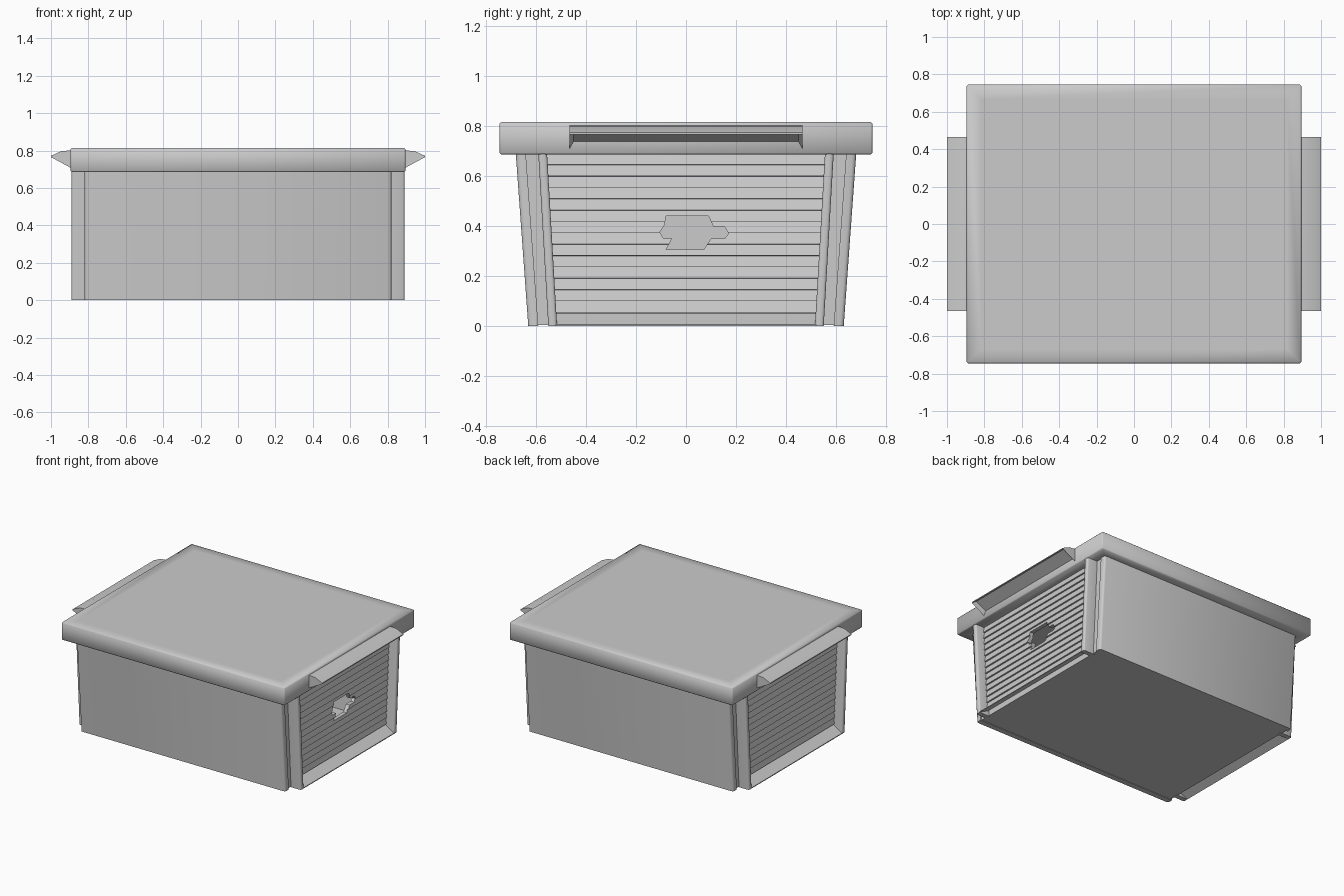
import bpy, bmesh, math
from mathutils import Vector

if "Cube" in bpy.data.objects:
    bpy.data.objects.remove(bpy.data.objects["Cube"], do_unlink=True)

grey = bpy.data.materials.new("light_grey_plastic")
grey.use_nodes = True
COLOR = (0.6, 0.6, 0.6, 1)
grey.diffuse_color = COLOR
grey.node_tree.nodes["Principled BSDF"].inputs["Base Color"].default_value = COLOR

HEIGHT = 0.69          # height of the tub under the lid
END = 0.81             # half length of the tub
OUT = 0.89             # outer face of the end frames


def lean(bottom, z, rise=0.05):
    """Half width at height z of a side that leans outward."""
    return bottom + rise * z / HEIGHT


def finish(name, bm, angle=None):
    bmesh.ops.recalc_face_normals(bm, faces=bm.faces)
    mesh = bpy.data.meshes.new(name)
    bm.to_mesh(mesh)
    bm.free()
    mesh.materials.append(grey)
    ob = bpy.data.objects.new(name, mesh)
    bpy.context.collection.objects.link(ob)
    if angle:
        bpy.ops.object.select_all(action='DESELECT')
        ob.select_set(True)
        bpy.context.view_layer.objects.active = ob
        bpy.ops.object.shade_smooth_by_angle(angle=math.radians(angle))
    return ob


def loft(ring_a, ring_b):
    """Closed solid between two matching rings of points."""
    bm = bmesh.new()
    a = [bm.verts.new(p) for p in ring_a]
    b = [bm.verts.new(p) for p in ring_b]
    bm.faces.new(a)
    bm.faces.new(b[::-1])
    n = len(a)
    for i in range(n):
        bm.faces.new((a[i], b[i], b[(i + 1) % n], a[(i + 1) % n]))
    bm.normal_update()
    return bm


def along_x(profile, x0, x1):
    return loft([(x0, y, z) for y, z in profile], [(x1, y, z) for y, z in profile])


def along_y(profile, s, half):
    """Profile of (x, z) spanning -half(z) to half(z)."""
    return loft([(s * x, -half(z), z) for x, z in profile],
                [(s * x, half(z), z) for x, z in profile])


def cut(ob, cutter):
    mod = ob.modifiers.new("opening", 'BOOLEAN')
    mod.operation = 'DIFFERENCE'
    mod.solver = 'EXACT'
    mod.object = cutter


# long leaning walls with rounded outer corners
for s, name in ((-1, "front_wall"), (1, "back_wall")):
    profile = [(s * lean(y, z), z) for y, z in
               ((0.63, 0), (0.63, HEIGHT), (0.59, HEIGHT), (0.59, 0))]
    bm = along_x(profile, -END - 0.01, END + 0.01)
    corners = [e for e in bm.edges
               if abs(e.verts[0].co.x - e.verts[1].co.x) < 0.001
               and abs(e.verts[0].co.z - e.verts[1].co.z) > 0.5
               and all(abs(v.co.y) > 0.62 for v in e.verts)
               and all(abs(abs(v.co.y) - lean(0.63, v.co.z)) < 0.001 for v in e.verts)]
    bmesh.ops.bevel(bm, geom=corners, offset=0.014, segments=2, profile=0.5, affect='EDGES')
    finish(name, bm, 50)

# floor
finish("floor", along_x([(-0.61, 0.004), (0.61, 0.004), (0.61, 0.02), (-0.61, 0.02)], -END, END))

# shaped grip opening in one end
opening = [(-0.08, 0.44), (0.09, 0.44), (0.11, 0.395), (0.155, 0.395), (0.17, 0.37),
           (0.155, 0.35), (0.1, 0.35), (0.07, 0.305), (-0.08, 0.305), (-0.055, 0.35),
           (-0.09, 0.35), (-0.105, 0.375), (-0.085, 0.405)]
cutter = finish("opening_cutter", along_x(opening, 0.7, 0.95))
cutter.hide_render = True
cutter.hide_viewport = True
cutter.display_type = 'WIRE'

# end walls, louvres, posts, sills and handles
for s, side in ((1, "left"), (-1, "right")):
    profile = [(k * lean(0.61, z), z) for k, z in
               ((-1, 0.01), (1, 0.01), (1, HEIGHT), (-1, HEIGHT))]
    wall = finish(side + "_end_wall", along_x(profile, s * (END - 0.015), s * END))

    count, low = 14, 0.055
    step = (HEIGHT - low) / count
    teeth = [(END - 0.005, HEIGHT), (END - 0.005, low)]
    for i in range(count):
        teeth += [(END + 0.018, low + i * step), (END + 0.008, low + (i + 0.97) * step)]
    slats = finish(side + "_louvres", along_y(teeth, s, lambda z: lean(0.518, z, 0.04)))

    if s > 0:
        cut(wall, cutter)
        cut(slats, cutter)

    for k, end in ((-1, "front"), (1, "back")):
        profile = [(k * lean(y, z, 0.04), z) for y, z in
                   ((0.515, 0), (0.55, 0), (0.55, HEIGHT), (0.515, HEIGHT))]
        bm = along_x(profile, s * (END - 0.01), s * OUT)
        rim = [e for e in bm.edges if all(abs(v.co.x) > OUT - 0.01 for v in e.verts)
               and abs(e.verts[0].co.z - e.verts[1].co.z) > 0.5]
        bmesh.ops.bevel(bm, geom=rim, offset=0.01, segments=2, profile=0.5, affect='EDGES')
        finish(f"{side}_{end}_post", bm, 50)

    sill = [(OUT, 0), (OUT, 0.006), (END + 0.005, 0.05), (END + 0.005, 0.04)]
    finish(side + "_sill", along_y(sill, s, lambda z: 0.52))

    # handle wedge with a recess under its grip
    wedge = [(OUT - 0.01, 0.802), (0.945, 0.797), (1.0, 0.772), (1.0, 0.765), (OUT - 0.01, 0.7)]
    bm = along_y(wedge, s, lambda z: 0.465)
    bmesh.ops.recalc_face_normals(bm, faces=bm.faces)
    under = min(bm.faces, key=lambda f: f.normal.z)
    bmesh.ops.inset_region(bm, faces=[under], thickness=0.022)
    push = -0.025 * under.normal
    bmesh.ops.translate(bm, verts=list(under.verts), vec=Vector(push))
    finish(side + "_handle", bm, 40)

# lid: softly shaded slab with a fine edge bevel
bm = along_x([(-0.745, 0.685), (0.745, 0.685), (0.745, 0.815), (-0.745, 0.815)], -0.895, 0.895)
bmesh.ops.bevel(bm, geom=list(bm.edges), offset=0.007, segments=1, affect='EDGES')
bmesh.ops.recalc_face_normals(bm, faces=bm.faces)
broad = [f for f in bm.faces if abs(f.normal.z) > 0.99]
bmesh.ops.inset_individual(bm, faces=broad, thickness=0.1)
finish("lid", bm, 60)
